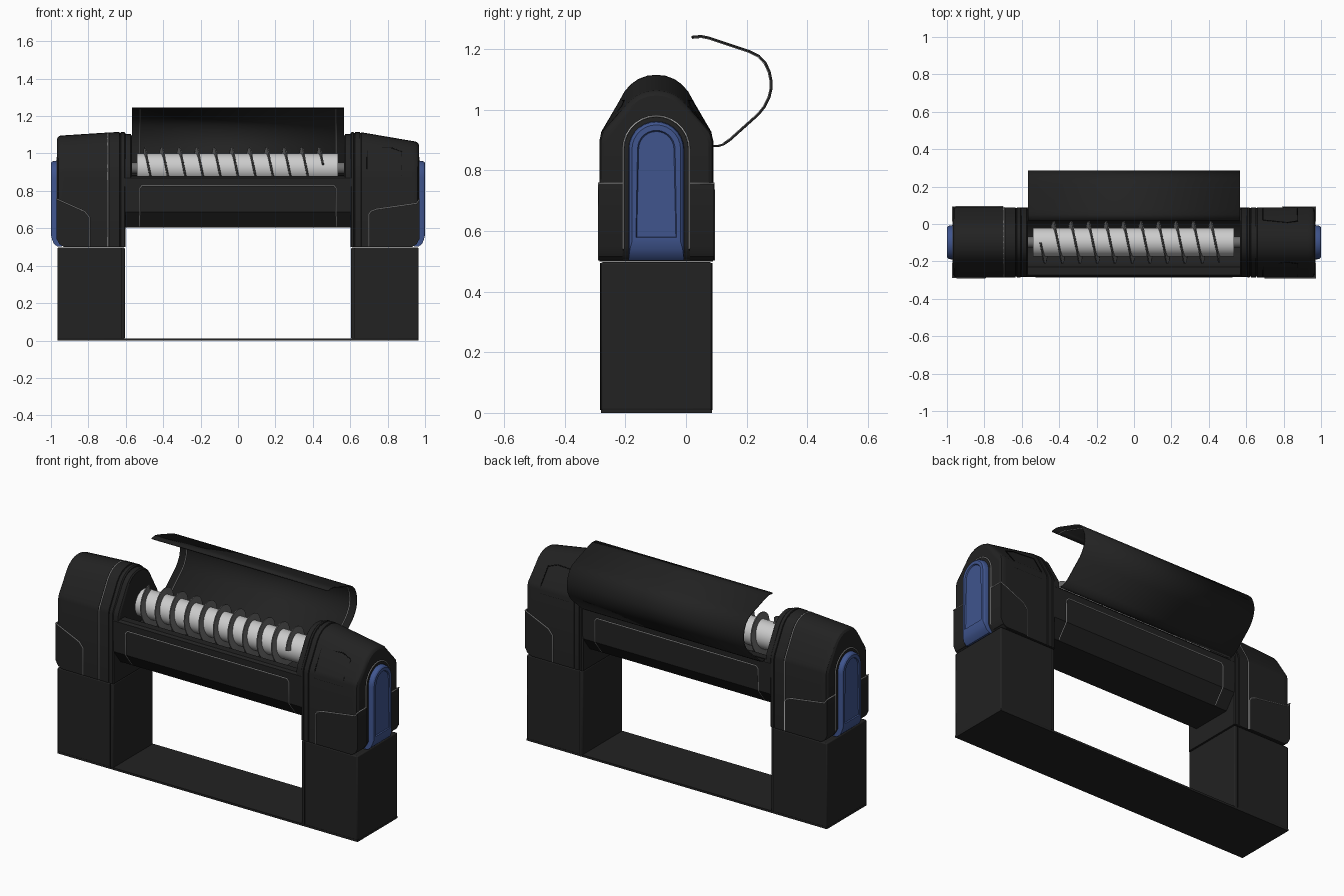
import bpy, bmesh
from math import sin, cos, pi, radians

if "Cube" in bpy.data.objects:
    bpy.data.objects.remove(bpy.data.objects["Cube"])

YC = -0.098      # centre line of the body in y
HW = 0.187       # half width of the body


def material(name, rgb):
    m = bpy.data.materials.new(name)
    m.diffuse_color = (*rgb, 1)
    m.use_nodes = True
    m.node_tree.nodes["Principled BSDF"].inputs["Base Color"].default_value = m.diffuse_color
    return m


BLACK = material("black", (0.016, 0.016, 0.016))
SEAM = material("seam", (0.004, 0.004, 0.004))
LIGHT = material("light_trim", (0.45, 0.45, 0.45))
BLUE = material("blue", (0.05, 0.09, 0.27))
STEEL = material("steel", (0.55, 0.55, 0.55))
FIN = material("fin_grey", (0.15, 0.15, 0.15))


def finish(name, bm, mat, angle=30):
    bmesh.ops.recalc_face_normals(bm, faces=bm.faces)
    for f in bm.faces:
        f.smooth = True
    for e in bm.edges:
        e.smooth = e.calc_face_angle(0) < radians(angle)
    me = bpy.data.meshes.new(name)
    bm.to_mesh(me)
    bm.free()
    ob = bpy.data.objects.new(name, me)
    bpy.context.collection.objects.link(ob)
    me.materials.append(mat)
    return ob


def loft(name, rings, mat, closed=True, inset=None):
    bm = bmesh.new()
    vs = [[bm.verts.new(p) for p in r] for r in rings]
    n = len(rings[0])
    for a, b in zip(vs, vs[1:]):
        for i in range(n if closed else n - 1):
            j = (i + 1) % n
            bm.faces.new((a[i], a[j], b[j], b[i]))
    if closed:
        bm.faces.new(vs[0])
        end = bm.faces.new(vs[-1])
        if inset:
            bmesh.ops.recalc_face_normals(bm, faces=bm.faces)
            bmesh.ops.inset_region(bm, faces=[end], thickness=inset, depth=0)
            bmesh.ops.inset_region(bm, faces=[end], thickness=0.004, depth=-0.006)
    return finish(name, bm, mat)


def box(name, x0, x1, y0, y1, z0, z1, mat, bevel=0.0):
    ob = loft(name, [[(x, y0, z0), (x, y1, z0), (x, y1, z1), (x, y0, z1)]
                     for x in (x0, x1)], mat)
    if bevel:
        m = ob.modifiers.new("bevel", 'BEVEL')
        m.width, m.segments = bevel, 2
    return ob


def strip(name, pts, mat=LIGHT, r=0.003, cyclic=False):
    cu = bpy.data.curves.new(name, 'CURVE')
    cu.dimensions = '3D'
    cu.bevel_depth, cu.bevel_resolution = r, 1
    sp = cu.splines.new('POLY')
    sp.points.add(len(pts) - 1)
    for p, c in zip(sp.points, pts):
        p.co = (*c, 1)
    sp.use_cyclic_u = cyclic
    cu.materials.append(mat)
    ob = bpy.data.objects.new(name, cu)
    bpy.context.collection.objects.link(ob)
    return ob


def section(x, h, i=0.0, zb=0.5):
    # rounded gable cross-section of the housings
    half = [(HW, zb), (HW, 0.90), (0.18, 0.925), (0.105, h - 0.055),
            (0.085, h - 0.032), (0.06, h - 0.014), (0.03, h - 0.003)]
    half = [(y * (1 - i / HW), z - (i if z > zb else 0)) for y, z in half]
    return ([(x, YC + y, z) for y, z in half] + [(x, YC, h - i)]
            + [(x, YC - y, z) for y, z in reversed(half)])


def arch(x, hw, zb, top):
    # straight sides with a semicircular top
    pts = [(x, YC + hw, zb)]
    pts += [(x, YC + hw * cos(pi * k / 14), top - hw + hw * sin(pi * k / 14)) for k in range(15)]
    return pts + [(x, YC - hw, zb)]


# base plate
box("base_plate", -0.965, 0.965, YC - 0.183, YC + 0.183, 0, 0.012, BLACK)

for s, side in ((-1, "left"), (1, "right")):
    outer_h = 1.062 if s > 0 else 1.095

    def height(x):
        return 1.115 if x < 0.65 else 1.115 + (outer_h - 1.115) * (x - 0.65) / 0.31

    # leg
    box(side + "_leg", min(s * 0.605, s * 0.965), max(s * 0.605, s * 0.965),
        YC - 0.183, YC + 0.183, 0.008, 0.497, BLACK, 0.006)
    for y in (-0.1838, 0.1838):
        strip(side + "_leg_seam", [(s * 0.625, YC + y, 0.01), (s * 0.625, YC + y, 0.495)], SEAM, 0.0015)

    # end housing, with grooves running round it
    seams = (0.622, 0.655) if s > 0 else (0.63, 0.695)
    rings = [section(s * 0.602, 1.115, 0.006), section(s * 0.608, 1.115)]
    for g in seams:
        for dx, i in ((-0.004, 0), (-0.002, 0.005), (0.002, 0.005), (0.004, 0)):
            rings.append(section(s * (g + dx), height(g + dx), i))
    for x, i, zb in ((0.93, 0, 0.5), (0.95, 0, 0.512), (0.96, 0.004, 0.53), (0.967, 0.014, 0.55)):
        rings.append(section(s * x, height(x), i, zb))
    loft(side + "_housing", rings, BLACK)
    if s < 0:
        strip("left_housing_trim", section(-0.695, height(0.695), 0.002, 0.502), LIGHT, 0.0035)

    # collar beside the open trough
    loft(side + "_collar", [section(s * x, 1.108, i, 0.8) for x, i in
                            ((0.568, 0.012), (0.574, 0.004), (0.61, 0.004))], BLACK)

    # arched frame and blue end cap
    loft(side + "_cap_frame", [arch(s * 0.94, 0.11, 0.505, 0.98), arch(s * 0.962, 0.11, 0.53, 0.98),
                               arch(s * 0.971, 0.106, 0.55, 0.976)], BLACK)
    strip(side + "_cap_trim", arch(s * 0.968, 0.109, 0.54, 0.979))
    loft(side + "_end_cap", [arch(s * x, hw, zb, t) for x, hw, zb, t in
                             ((0.94, 0.092, 0.502, 0.962), (0.966, 0.092, 0.502, 0.962),
                              (0.985, 0.09, 0.518, 0.96), (0.994, 0.087, 0.54, 0.957),
                              (1.0, 0.08, 0.565, 0.95))], BLUE, inset=0.018)

    # lower armour panels: same layout when the body is turned half round
    for face in (-1, 1):
        angled = s * face > 0
        top = ([(0.971, 0.757), (0.82, 0.69), (0.795, 0.66), (0.795, 0.503)] if angled else
               [(0.971, 0.757), (0.955, 0.733), (0.74, 0.702), (0.71, 0.69), (0.70, 0.675), (0.70, 0.503)])
        outline = top + [(0.93, 0.503), (0.955, 0.515), (0.971, 0.545)]
        loft(f"{side}_panel", [[(s * x, YC + face * y, z) for x, z in outline] for y in (0.111, 0.191)], BLACK)
        strip(f"{side}_panel_trim", [(s * 0.971, YC + face * 0.111, 0.757)]
              + [(s * x, YC + face * 0.190, z) for x, z in top])

# service hatch outline on the shoulders of the right housing
def shoulder(x, z, face):
    h = 1.115 - 0.053 * (x - 0.65) / 0.31
    y = HW - 0.002 if z < 0.91 else 0.18 - 0.075 * (z - 0.925) / (h - 0.98)
    return (x, YC + face * y, z)


for face in (-1, 1):
    loop = [(0.69, 0.88), (0.69, 0.925), (0.69, 1.03), (0.82, 1.03), (0.875, 1.01), (0.875, 0.925), (0.875, 0.88)]
    strip("hatch_seam", [shoulder(x, z, face) for x, z in loop], SEAM, 0.0025, True)

# central body with a trough in the top
body = [(-0.12, 0.605), (-HW + 0.004, 0.688), (-HW + 0.002, 0.868), (-0.175, 0.88)]
body += [(-0.14 * cos(a), 0.925 - 0.14 * sin(a))
         for a in (0.33 + (pi - 0.66) * k / 16 for k in range(17))]
body += [(0.175, 0.88), (HW - 0.002, 0.868), (HW - 0.004, 0.688), (0.12, 0.605)]
loft("trough_body", [[(x, YC + y, z) for y, z in body] for x in (-0.606, 0.606)], BLACK)
for face in (-1, 1):
    half = [(0.525, 0.122, 0.61), (0.525, 0.184, 0.69), (0.525, 0.185, 0.815), (0.512, 0.185, 0.83)]
    path = [(-x, y, z) for x, y, z in half] + half[::-1]
    strip("body_trim", [(x, YC + face * y, z) for x, y, z in path], LIGHT, 0.0028)

# roller and axle
def rod(name, x0, x1, r, mat):
    loft(name, [[(x, YC + r * cos(2 * pi * k / 40), 0.922 + r * sin(2 * pi * k / 40))
                 for k in range(40)] for x in (x0, x1)], mat)


rod("roller", -0.54, 0.535, 0.077, STEEL)
rod("axle", -0.6, 0.6, 0.03, FIN)

# spiral fin round the roller
rings = []
pitch, x0, x1 = 0.0935, -0.5, 0.455
steps = 400
for k in range(steps + 1):
    x = x0 + (x1 - x0) * k / steps
    a = (x + 0.43) / pitch * 2 * pi
    rings.append([(x + dx, YC + r * cos(a), 0.922 + r * sin(a)) for dx, r in
                  ((-0.006, 0.072), (-0.003, 0.114), (0.003, 0.114), (0.006, 0.072))])
loft("spiral_fin", rings, FIN)

# open curved lid, hinged along the back edge
lid = [(0.086, 0.88), (0.105, 0.88), (0.125, 0.886), (0.145, 0.9), (0.24, 0.985), (0.26, 1.01),
       (0.275, 1.04), (0.282, 1.07), (0.282, 1.095), (0.276, 1.125), (0.262, 1.155), (0.24, 1.178),
       (0.21, 1.193), (0.075, 1.238), (0.05, 1.243), (0.018, 1.24)]
ob = loft("lid", [[(x, y, z) for y, z in lid] for x in (-0.568, 0.566)], BLACK, closed=False)
m = ob.modifiers.new("thickness", 'SOLIDIFY')
m.thickness, m.offset = 0.007, 0
for x in (-0.525, 0.525):
    strip("lid_trim", [(x, 0.1 + (y - 0.1) * 0.976, 1.06 + (z - 1.06) * 0.976) for y, z in lid[2:]], LIGHT, 0.0025)
